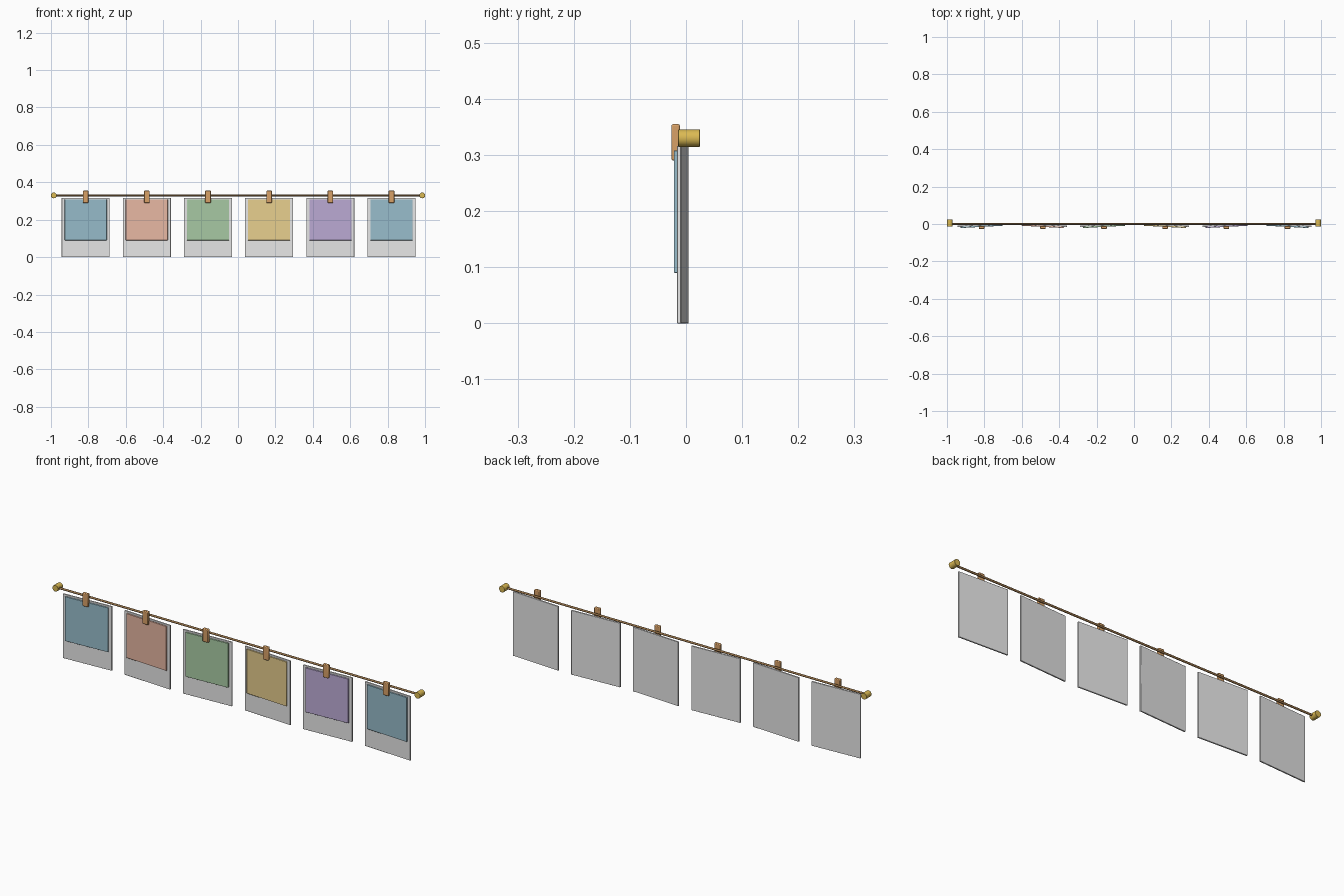
import bpy, math
from mathutils import Matrix, Vector

cube = bpy.data.objects.get("Cube")
if cube:
    bpy.data.objects.remove(cube, do_unlink=True)


def material(name, rgb):
    """Flat material from an sRGB colour, stored as linear."""
    color = [(c / 255) ** 2.2 for c in rgb] + [1]
    m = bpy.data.materials.new(name)
    m.use_nodes = True
    m.diffuse_color = color
    m.node_tree.nodes["Principled BSDF"].inputs["Base Color"].default_value = color
    return m


def finish(obj, name, mat, bevel):
    obj.name = name
    obj.data.materials.append(mat)
    if bevel:
        mod = obj.modifiers.new("Soft edges", "BEVEL")
        mod.width = bevel
        mod.segments = 2
    bpy.ops.object.shade_smooth_by_angle(angle=math.radians(35))
    return obj


def box(name, mat, center, size, yaw=0, bevel=0.001):
    bpy.ops.mesh.primitive_cube_add(size=1, location=center, rotation=(0, 0, yaw))
    obj = bpy.context.object
    obj.data.transform(Matrix.Diagonal((*size, 1)))
    return finish(obj, name, mat, bevel)


def rod(name, mat, center, radius, length, rotation, sides, bevel=0):
    bpy.ops.mesh.primitive_cylinder_add(vertices=sides, radius=radius, depth=length,
                                        location=center, rotation=rotation)
    return finish(bpy.context.object, name, mat, bevel)


paper = material("white paper", (235, 235, 235))
wood = material("clip wood", (215, 160, 103))
brass = material("brass", (218, 184, 84))
twine = material("brown twine", (150, 115, 75))
blue = material("dusty blue", (150, 187, 202))
pink = material("dusty pink", (237, 187, 166))
green = material("sage green", (167, 201, 163))
sand = material("sand yellow", (234, 208, 143))
violet = material("soft violet", (187, 170, 212))

# String stretched between two wall pegs
LINE_Z = 0.33
rod("string", twine, (0, 0, LINE_Z), 0.005, 1.97, (0, math.pi / 2, 0), 12)
for side, x in (("right", -0.985), ("left", 0.985)):
    rod(side + "_peg", brass, (x, 0.0055, LINE_Z), 0.0155, 0.039,
        (math.pi / 2, 0, 0), 24, 0.001)

# Hanging cards, turned alternately to either side, each with picture and clip
for i, tint in enumerate((blue, pink, green, sand, violet, blue)):
    x = 0.003 + (i - 2.5) * 0.327
    yaw = math.radians(3.1) * (1 if i % 2 == 0 else -1)
    pivot = Vector((x, -0.0055, 0))
    turn = Matrix.Rotation(yaw, 3, "Z")
    box(f"card_{i + 1}", paper, pivot + Vector((0, 0, 0.158)),
        (0.257, 0.007, 0.316), yaw)
    box(f"picture_{i + 1}", tint, pivot + turn @ Vector((0, -0.0065, 0.199)),
        (0.225, 0.007, 0.218), yaw)
    box(f"clip_{i + 1}", wood, (x, -0.0185, 0.3225), (0.03, 0.015, 0.065), 0, 0.003)
